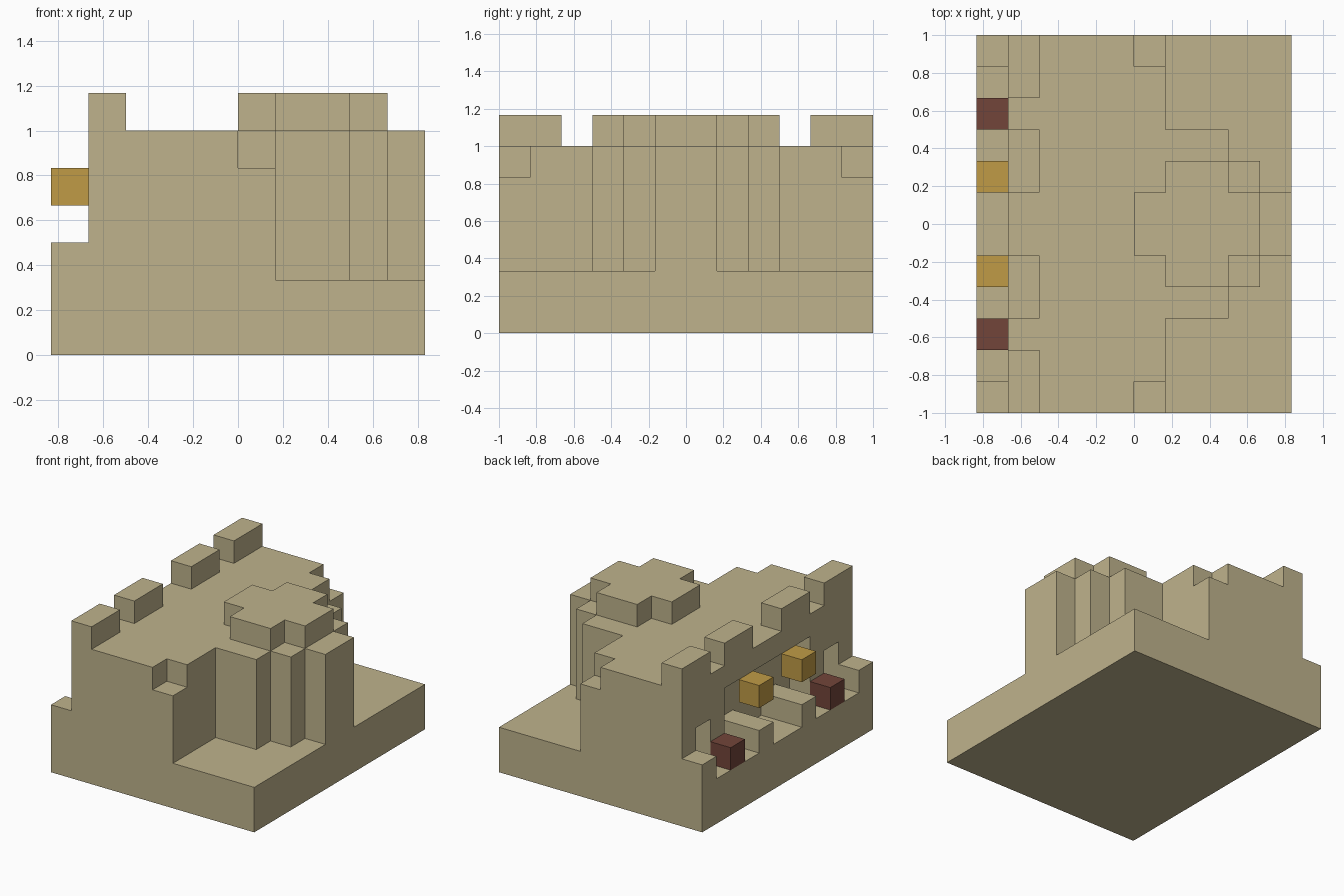
import bpy
import bmesh
from mathutils import Vector

U = 1 / 6  # size of one building block

if "Cube" in bpy.data.objects:
    bpy.data.objects.remove(bpy.data.objects["Cube"], do_unlink=True)


def make_material(name, rgb):
    mat = bpy.data.materials.new(name)
    mat.use_nodes = True
    mat.diffuse_color = (*rgb, 1)
    bsdf = next(n for n in mat.node_tree.nodes if n.type == 'BSDF_PRINCIPLED')
    bsdf.inputs["Base Color"].default_value = (*rgb, 1)
    bsdf.inputs["Roughness"].default_value = 0.9
    return mat


STONE = make_material("sandstone", (0.52, 0.45, 0.265))
GOLD = make_material("lantern gold", (0.53, 0.33, 0.061))
RED = make_material("dark red", (0.17, 0.06, 0.042))


def prism(name, half, axis, low, high, mat=STONE):
    """Extrude a profile mirrored in y. Points are (y, z) for axis x, (y, x) for axis z."""
    outline = half + [(-y, t) for y, t in reversed(half)]
    bm = bmesh.new()
    verts = []
    for y, t in outline:
        p = (low, y, t) if axis == 'x' else (t, y, low)
        verts.append(bm.verts.new(Vector(p) * U))
    face = bm.faces.new(verts)
    grown = bmesh.ops.extrude_face_region(bm, geom=[face])
    moved = [g for g in grown["geom"] if isinstance(g, bmesh.types.BMVert)]
    shift = Vector((1, 0, 0) if axis == 'x' else (0, 0, 1)) * (high - low) * U
    bmesh.ops.translate(bm, verts=moved, vec=shift)
    bmesh.ops.recalc_face_normals(bm, faces=bm.faces)
    mesh = bpy.data.meshes.new(name)
    bm.to_mesh(mesh)
    bm.free()
    mesh.materials.append(mat)
    obj = bpy.data.objects.new(name, mesh)
    bpy.context.collection.objects.link(obj)
    return obj


def block_pair(name, x, y, z, mat=STONE):
    """Two boxes, one on each side of the y = 0 plane."""
    for side, s in (("front", -1), ("back", 1)):
        bm = bmesh.new()
        bmesh.ops.create_cube(bm, size=1)
        size = Vector((x[1] - x[0], y[1] - y[0], z[1] - z[0])) * U
        centre = Vector((x[0] + x[1], s * (y[0] + y[1]), z[0] + z[1])) * U / 2
        for v in bm.verts:
            v.co = v.co * size + centre
        mesh = bpy.data.meshes.new(f"{side}_{name}")
        bm.to_mesh(mesh)
        bm.free()
        mesh.materials.append(mat)
        bpy.context.collection.objects.link(bpy.data.objects.new(f"{side}_{name}", mesh))


# Ground slab and the solid hall
prism("base_slab", [(6, 0), (6, 2)], 'x', -5, 5)
prism("hall", [(6, 2), (6, 6)], 'x', -3, 0)
prism("hall_end_with_notches", [(6, 2), (6, 5), (5, 5), (5, 6)], 'x', 0, 1)

# Entrance wall: side doorways, wide central opening
prism("entrance_wall",
      [(3, 5), (3, 2), (4, 2), (4, 4), (5, 4), (5, 2), (6, 2), (6, 6)],
      'x', -4, -3)

# Stepped bastion and the small turret on it
prism("bastion", [(3, 1), (3, 3), (2, 3), (2, 4), (1, 4), (1, 5)], 'z', 2, 6)
prism("turret", [(1, 0), (1, 1), (2, 1), (2, 3), (1, 3), (1, 4)], 'z', 6, 7)

# Battlements along the entrance wall
block_pair("inner_battlement", (-4, -3), (1, 3), (6, 7))
block_pair("outer_battlement", (-4, -3), (4, 6), (6, 7))

# Forecourt posts, lanterns and red blocks
block_pair("corner_post", (-5, -4), (5, 6), (2, 3))
block_pair("lantern_post", (-5, -3), (1, 2), (2, 3))
block_pair("lantern", (-5, -4), (1, 2), (4, 5), GOLD)
block_pair("red_block", (-5, -4), (3, 4), (2, 3), RED)
